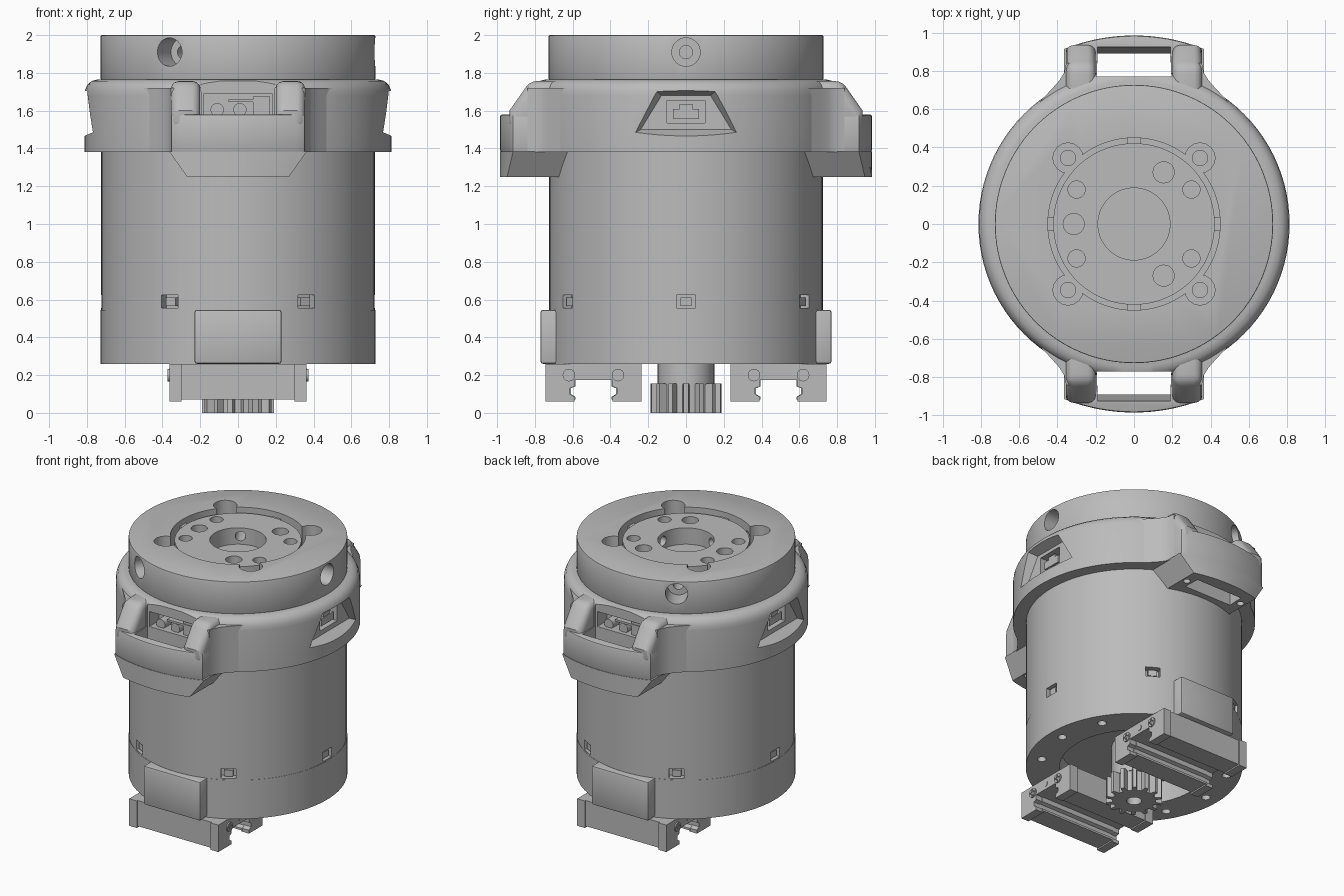
import bpy, bmesh
from math import pi, sin, cos, sqrt, radians
from mathutils import Matrix

cube = bpy.data.objects.get("Cube")
if cube:
    bpy.data.objects.remove(cube)

grey = bpy.data.materials.new("plain grey")
grey.use_nodes = True
grey.diffuse_color = (0.5, 0.5, 0.5, 1)
grey.node_tree.nodes["Principled BSDF"].inputs["Base Color"].default_value = (0.5, 0.5, 0.5, 1)
parts = []


# ---- helpers ----
def loft(name, low, high):
    """Solid between two matching 3D outlines."""
    bm = bmesh.new()
    a = [bm.verts.new(p) for p in low]
    b = [bm.verts.new(p) for p in high]
    bm.faces.new(a)
    bm.faces.new(b)
    for i in range(len(a)):
        j = (i + 1) % len(a)
        bm.faces.new((a[i], a[j], b[j], b[i]))
    bmesh.ops.recalc_face_normals(bm, faces=bm.faces)
    me = bpy.data.meshes.new(name)
    bm.to_mesh(me)
    bm.free()
    o = bpy.data.objects.new(name, me)
    bpy.context.collection.objects.link(o)
    parts.append(o)
    return o


def prism(name, pts, z0, z1):
    return loft(name, [(x, y, z0) for x, y in pts], [(x, y, z1) for x, y in pts])


def prism_x(name, pts, x0, x1):
    return loft(name, [(x0, y, z) for y, z in pts], [(x1, y, z) for y, z in pts])


def box(name, x0, x1, y0, y1, z0, z1):
    return prism(name, [(x0, y0), (x1, y0), (x1, y1), (x0, y1)], z0, z1)


def ring(r, n, x=0, y=0):
    return [(x + r * cos(2 * pi * i / n), y + r * sin(2 * pi * i / n)) for i in range(n)]


def cyl(name, r, z0, z1, x=0, y=0, n=32):
    return prism(name, ring(r, n, x, y), z0, z1)


def cyl_x(name, r, x0, x1, y, z, n=24):
    return prism_x(name, ring(r, n, y, z), x0, x1)


def turn(o, angle):
    o.data.transform(Matrix.Rotation(angle, 4, 'Z'))
    return o


def bake(o):
    dg = bpy.context.evaluated_depsgraph_get()
    me = bpy.data.meshes.new_from_object(o.evaluated_get(dg))
    o.modifiers.clear()
    o.data = me
    return o


def cut(target, tool):
    m = target.modifiers.new("cut", 'BOOLEAN')
    m.object, m.operation, m.solver = tool, 'DIFFERENCE', 'EXACT'
    bake(target)
    parts.remove(tool)
    bpy.data.objects.remove(tool)


def bevel(o, width, segments=3):
    m = o.modifiers.new("bevel", 'BEVEL')
    m.width, m.segments, m.angle_limit = width, segments, radians(40)
    return bake(o)


def lathe(name, profile, n=96):
    bm = bmesh.new()
    vs = [bm.verts.new((r, 0, z)) for r, z in profile]
    es = [bm.edges.new(p) for p in zip(vs, vs[1:])]
    bmesh.ops.spin(bm, geom=vs + es, axis=(0, 0, 1), cent=(0, 0, 0), angle=2 * pi, steps=n)
    bmesh.ops.remove_doubles(bm, verts=bm.verts, dist=0.0002)
    bmesh.ops.recalc_face_normals(bm, faces=bm.faces)
    me = bpy.data.meshes.new(name)
    bm.to_mesh(me)
    bm.free()
    o = bpy.data.objects.new(name, me)
    bpy.context.collection.objects.link(o)
    parts.append(o)
    return o


# ---- main body with six slots above the base ----
body = cyl("body", 0.725, 0.52, 1.4, n=96)
for k in range(6):
    cut(body, turn(box("slot", 0.67, 0.8, -0.05, 0.05, 0.555, 0.625), k * pi / 3))
    turn(box("slot_lug", 0.66, 0.712, -0.03, 0.03, 0.565, 0.61), k * pi / 3)

# ---- base with recess, screw holes and flat flanges ----
base = cyl("base", 0.727, 0.26, 0.545, n=96)
cut(base, cyl("recess", 0.5, 0.1, 0.42, n=64))
for k in range(12):
    a = k * pi / 6
    cut(base, cyl("hole", 0.03, 0.1, 0.34, 0.63 * cos(a), 0.63 * sin(a), 16))
for a in (0, pi):
    bevel(turn(box("base_flange", -0.23, 0.23, 0.6, 0.77, 0.26, 0.545), a), 0.012, 2)

# ---- drive pinion ----
teeth = 14
outline = []
for k in range(teeth):
    for r, f in ((0.145, -0.27), (0.19, -0.15), (0.19, 0.15), (0.145, 0.27)):
        a = 2 * pi * (k + f) / teeth
        outline.append((r * cos(a), r * sin(a)))
pinion = prism("pinion", outline, 0, 0.155)
cut(pinion, cyl("bore", 0.05, -0.1, 0.11))
cyl("pinion_shaft", 0.15, 0.15, 0.45, n=48)

# ---- rail carriages under the base ----
half = [(0.255, 0.258), (0.255, 0.06), (0.1, 0.06), (0.1, 0.085), (0.125, 0.1),
        (0.125, 0.13), (0.1, 0.14), (0.1, 0.175)]
profile = half + [(-u, z) for u, z in reversed(half)]
for yc in (-0.49, 0.49):
    prism_x("carriage", [(yc + u * 0.96, max(z, 0.07)) for u, z in profile], -0.31, 0.31)
    for s in (-1, 1):
        prism_x("carriage_end", [(yc + u, z) for u, z in profile], s * 0.3, s * 0.362)
        cyl_x("grease_port", 0.02, s * 0.36, s * 0.366, yc, 0.215)
        for d in (-0.13, 0.13):
            screw = cyl_x("carriage_screw", 0.033, s * 0.35, s * 0.372, yc + d, 0.2)
            for w, h in ((0.006, 0.024), (0.024, 0.006)):
                x = sorted((s * 0.366, s * 0.39))
                cut(screw, box("cross", *x, yc + d - w, yc + d + w, 0.2 - h, 0.2 + h))

# ---- collar with rounded shoulder ----
collar = lathe("collar", [(0, 1.38), (0.813, 1.38), (0.813, 1.68), (0.809, 1.71), (0.797, 1.738),
                          (0.775, 1.757), (0.745, 1.765), (0, 1.765)])


def trapezoid(x, wide, low, narrow, high):
    return [(x, -wide, low), (x, wide, low), (x, narrow, high), (x, -narrow, high)]


def arc(w, back):
    xs = [w * (i / 8 - 1) for i in range(17)]
    return [(x, sqrt(0.985 ** 2 - x * x)) for x in xs] + [(w, back), (-w, back)]


def opening(a):
    low, high = ([(-0.195, 0.77, z), (0.195, 0.77, z), (0.19, y, z), (-0.19, y, z)]
                 for z, y in ((1.2, 0.885), (1.8, 0.95)))
    return turn(loft("opening", low, high), a)


for a in (0, pi):
    # side pocket with small socket
    cut(collar, turn(loft("pocket", trapezoid(0.735, 0.24, 1.5, 0.13, 1.68),
                          trapezoid(0.85, 0.335, 1.45, 0.175, 1.72)), a))
    cut(collar, turn(box("socket", 0.67, 0.8, -0.1, 0.1, 1.535, 1.655), a))
    turn(box("socket_core", 0.65, 0.725, -0.07, 0.07, 1.555, 1.61), a)
    turn(box("socket_key", 0.65, 0.72, -0.035, 0.035, 1.6, 1.635), a)

    # end handle: bar, lower lug and sloped posts
    bar = bevel(turn(prism("handle_bar", arc(0.355, 0.6), 1.38, 1.58), a), 0.012, 2)
    lug = turn(loft("handle_lug", [(x, y, 1.25) for x, y in arc(0.27, 0.55)],
                    [(x, y, 1.385) for x, y in arc(0.365, 0.55)]), a)
    for o in (bar, lug, collar):
        cut(o, opening(a))
    for s in (-1, 1):
        cut(lug, turn(cyl("hole", 0.025, 1.1, 1.35, s * 0.235, 0.83, 16), a))
        post = prism_x("handle_post", [(0.6, 1.5), (0.6, 1.757), (0.825, 1.757), (0.935, 1.6),
                                       (0.935, 1.5)], s * 0.2, s * 0.355)
        bevel(turn(post, a), 0.04)
        turn(prism("post_gusset", [(s * x, y) for x, y in ((0.3, 0.6), (0.3, 0.84), (0.355, 0.84),
                   (0.365, 0.79), (0.39, 0.75), (0.43, 0.705), (0.5, 0.63))], 1.38, 1.72), a)

    # power connector behind each handle
    cut(collar, turn(box("power_socket", -0.18, 0.18, 0.66, 0.9, 1.57, 1.69), a))
    turn(box("connector_shelf", -0.17, 0.05, 0.64, 0.75, 1.645, 1.66), a)
    turn(box("connector_block", -0.17, -0.08, 0.64, 0.745, 1.58, 1.675), a)
    for x in (-0.01, 0.11):
        turn(cyl_x("connector_pin", 0.035, 0.64, 0.74, -x, 1.605), a + pi / 2)

# ---- top cap with lobed bore and radial screw holes ----
cap = bevel(cyl("top_cap", 0.727, 1.763, 2.0, n=96), 0.006, 2)
cut(cap, cyl("bore", 0.45, 1.84, 2.1, n=96))
disc = cyl("output_disc", 0.422, 1.8, 1.97, n=96)
cut(disc, cyl("bore", 0.188, 1.85, 2.1, n=64))
for x in (-0.345, 0.345):
    for y in (-0.345, 0.345):
        cut(cap, cyl("lobe", 0.078, 1.842, 2.1, x, y))
        cut(cap, cyl("hole", 0.04, 1.78, 2.1, x, y, 24))
for k in range(3):
    a = k * 2 * pi / 3
    cut(cap, turn(cyl_x("counterbore", 0.075, 0.58, 0.9, 0, 1.91, 32), a))
    for o in (cap, disc):
        cut(o, turn(cyl_x("radial_hole", 0.035, 0.1, 0.7, 0, 1.91), a))
for x, y, r in ((0.155, 0.27, 0.055), (0.3, 0.18, 0.045), (-0.3, 0.18, 0.045)):
    for s in (-1, 1):
        cut(disc, cyl("hole", r, 1.86, 2.1, x, s * y))
cut(disc, cyl("hole", 0.055, 1.86, 2.1, -0.315, 0))
for k in range(4):
    turn(box("disc_key", 0.41, 0.455, -0.035, 0.035, 1.835, 1.96), k * pi / 2)

# ---- colour and shading ----
bpy.ops.object.select_all(action='DESELECT')
for o in parts:
    o.data.materials.clear()
    o.data.materials.append(grey)
    o.select_set(True)
bpy.context.view_layer.objects.active = parts[0]
bpy.ops.object.shade_smooth_by_angle(angle=radians(30))
